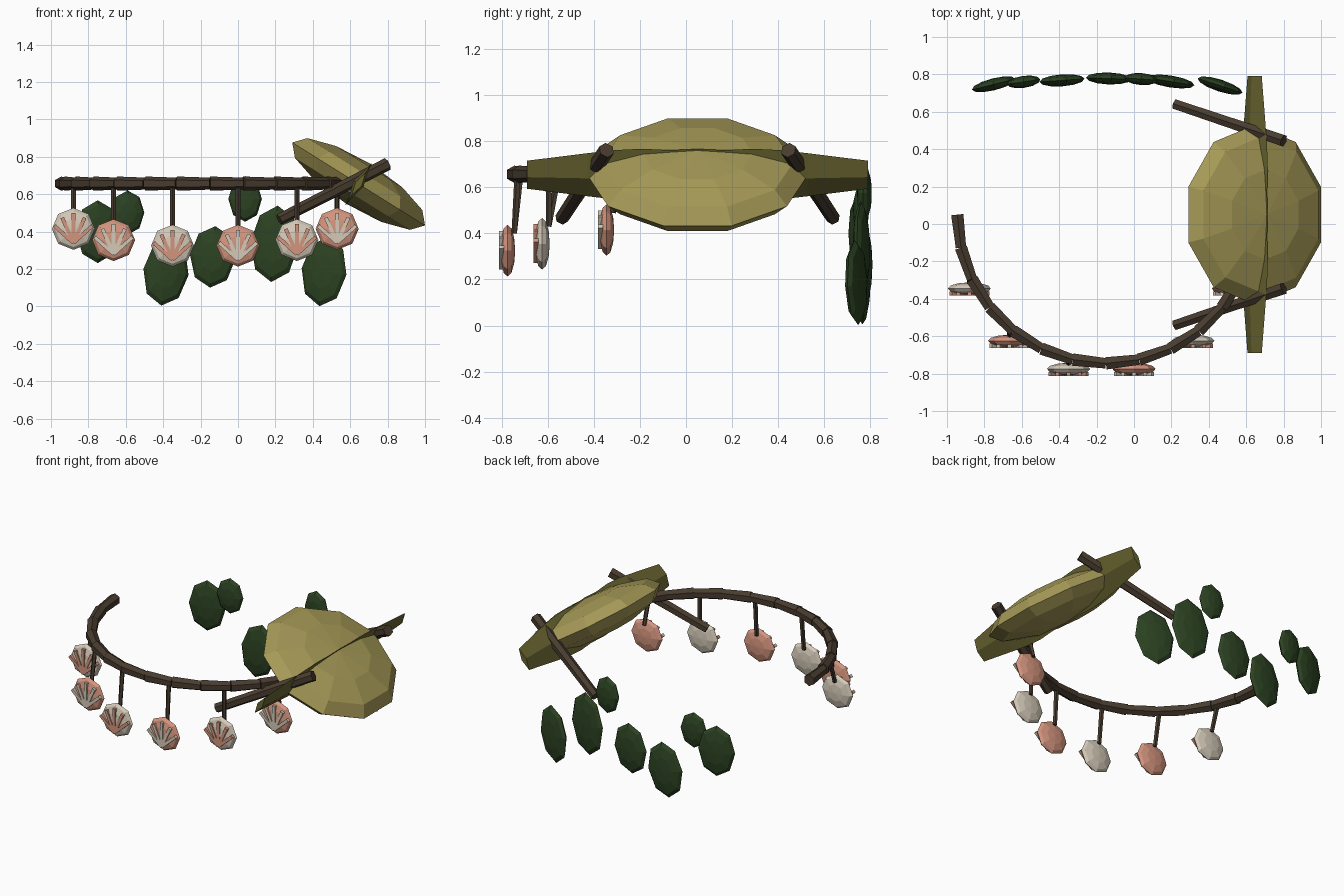
import bpy, bmesh, math
from mathutils import Vector, Matrix, Euler

if "Cube" in bpy.data.objects:
    bpy.data.objects.remove(bpy.data.objects["Cube"])


def material(name, rgb):
    m = bpy.data.materials.new(name)
    m.diffuse_color = (*rgb, 1)
    m.use_nodes = True
    m.node_tree.nodes["Principled BSDF"].inputs["Base Color"].default_value = m.diffuse_color
    return m


WOOD = material("dark_wood", (0.065, 0.045, 0.028))
OLIVE = material("olive", (0.38, 0.32, 0.095))
FROND = material("frond", (0.14, 0.13, 0.03))
GREEN = material("deep_green", (0.025, 0.055, 0.016))
CREAM = material("cream", (0.66, 0.59, 0.48))
PINK = material("pink", (0.66, 0.30, 0.21))


def finish(bm, name, mat):
    bmesh.ops.recalc_face_normals(bm, faces=bm.faces)
    me = bpy.data.meshes.new(name)
    bm.to_mesh(me)
    bm.free()
    me.materials.append(mat)
    ob = bpy.data.objects.new(name, me)
    bpy.context.collection.objects.link(ob)
    return ob


def rod(bm, a, b, r1, r2, sides=6):
    a, b = Vector(a), Vector(b)
    d = b - a
    mat = Matrix.Translation((a + b) / 2) @ d.to_track_quat('Z', 'Y').to_matrix().to_4x4()
    bmesh.ops.create_cone(bm, cap_ends=True, segments=sides, radius1=r1,
                          radius2=r2, depth=d.length, matrix=mat)


def ellipsoid(name, mat, loc, size, seg, rings, rot=(0, 0, 0), pole_y=False):
    bm = bmesh.new()
    bmesh.ops.create_uvsphere(bm, u_segments=seg, v_segments=rings, radius=1)
    if max(v.co.y for v in bm.verts) < 0.99:
        bm.transform(Matrix.Rotation(math.pi / 2, 4, 'Z'))
    if pole_y:
        bm.transform(Matrix.Rotation(math.pi / 2, 4, 'X'))
    bm.transform(Matrix.Translation(loc) @ Euler(rot).to_matrix().to_4x4()
                 @ Matrix.Diagonal((*size, 1)))
    return finish(bm, name, mat)


# curved branch: half ring of tapered rods
CX, CY, R, BZ = -0.15, 0.05, 0.795, 0.657
N = 14
ring = [(CX - R * math.cos(math.pi * i / N), CY - R * math.sin(math.pi * i / N), BZ)
        for i in range(N + 1)]
bm = bmesh.new()
for a, b in zip(ring, ring[1:]):
    rod(bm, a, b, 0.038, 0.032)
finish(bm, "curved_branch", WOOD)

# hanging shells with stems and fanned ribs
shells = [(-0.88, -0.345, 0.415), (-0.665, -0.625, 0.355), (-0.35, -0.775, 0.325),
          (0.0, -0.775, 0.325), (0.315, -0.625, 0.355), (0.53, -0.345, 0.415)]
for i, (x, y, z) in enumerate(shells):
    body, rib = (CREAM, PINK) if i % 2 == 0 else (PINK, CREAM)
    ellipsoid(f"shell_{i}", body, (x, y, z), (0.115, 0.033, 0.112), 8, 6, pole_y=True)
    bm = bmesh.new()
    by = CY - math.sqrt(R * R - (x - CX) ** 2)
    rod(bm, (x, by, BZ - 0.01), (x, y + 0.03, z + 0.075), 0.015, 0.013, 5)
    finish(bm, f"stem_{i}", WOOD)
    bm = bmesh.new()
    for k in range(-2, 3):
        t = math.radians(24 * k)
        length = 0.16 - 0.012 * abs(k)
        base = Vector((x, y - 0.026, z - 0.075))
        d = Vector((math.sin(t), 0, math.cos(t)))
        m = (Matrix.Translation(base + d * length / 2) @ Matrix.Rotation(t, 4, 'Y')
             @ Matrix.Diagonal((0.02, 0.022, length, 1)))
        bmesh.ops.create_cube(bm, size=1, matrix=m)
    finish(bm, f"shell_ribs_{i}", rib)

# large tilted disc body
HC = Vector((0.645, 0.05, 0.655))
TILT = math.radians(32)
ellipsoid("tilted_body", OLIVE, HC, (0.44, 0.48, 0.125), 10, 6, rot=(0, TILT, 0))

# long frond crossing the body: lofted diamond section
bm = bmesh.new()
stations = [(0, 0.132), (0.12, 0.126), (0.24, 0.133), (0.36, 0.126), (0.48, 0.11), (0.74, 0.072)]
stations = [(-y, h) for y, h in stations[:0:-1]] + stations
rot = Matrix.Rotation(TILT, 3, 'Y')
loops = []
for y, h in stations:
    w = 0.03 if abs(y) < 0.7 else 0.02
    loops.append([bm.verts.new(HC + rot @ Vector(p))
                  for p in ((0, y, h), (w, y, 0), (0, y, -h), (-w, y, 0))])
for a, b in zip(loops, loops[1:]):
    for k in range(4):
        bm.faces.new((a[k], a[(k + 1) % 4], b[(k + 1) % 4], b[k]))
bm.faces.new(loops[0])
bm.faces.new(loops[-1][::-1])
finish(bm, "cross_frond", FROND)

# two supporting sticks, mirrored across the body
for side, s in (("front", -1), ("back", 1)):
    bm = bmesh.new()
    rod(bm, (0.22, 0.05 + s * 0.59, 0.465), (0.80, 0.05 + s * 0.395, 0.762), 0.03, 0.035)
    finish(bm, f"{side}_stick", WOOD)

# row of leaves at the back: x, y, z, half width, half height, yaw, roll
leaves = [(-0.75, 0.747, 0.40, 0.12, 0.168, 14, 0), (-0.59, 0.76, 0.502, 0.09, 0.118, 8, 0),
          (-0.385, 0.768, 0.185, 0.122, 0.182, 4, 8), (-0.135, 0.778, 0.265, 0.122, 0.165, -2, 5),
          (0.038, 0.775, 0.575, 0.09, 0.122, -4, 0), (0.195, 0.762, 0.335, 0.13, 0.205, -9, 5),
          (0.46, 0.74, 0.187, 0.127, 0.187, -18, 8)]
for i, (x, y, z, w, h, yaw, roll) in enumerate(leaves):
    ellipsoid(f"leaf_{i}", GREEN, (x, y, z), (w, 0.032, h), 8, 6,
              rot=(0, math.radians(roll), math.radians(yaw)), pole_y=True)
